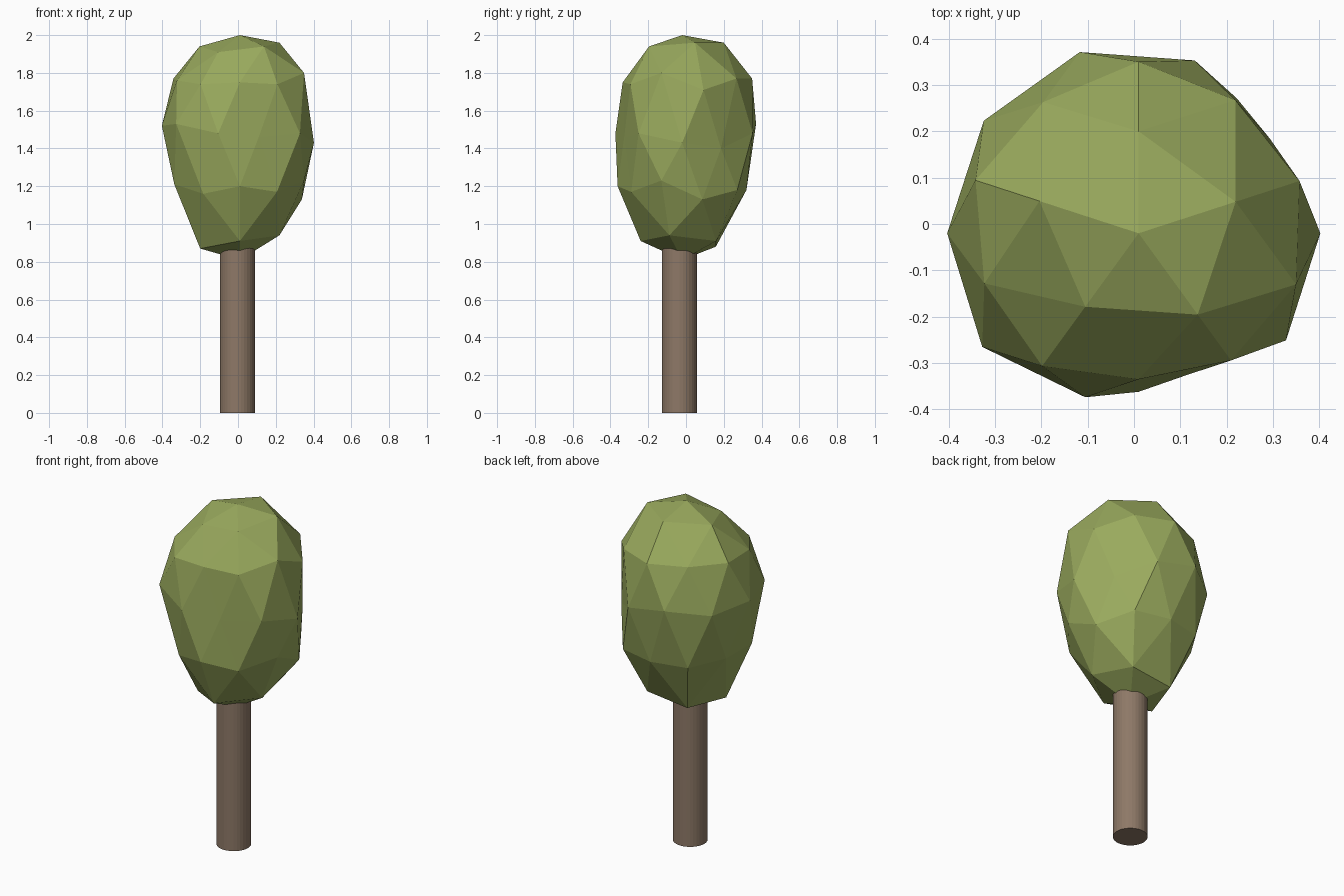
import bpy, bmesh, math
from mathutils import Matrix

if "Cube" in bpy.data.objects:
    bpy.data.objects.remove(bpy.data.objects["Cube"])

def paint(obj, name, rgb):
    mat = bpy.data.materials.new(name)
    mat.diffuse_color = (*rgb, 1)
    mat.use_nodes = True
    mat.node_tree.nodes["Principled BSDF"].inputs["Base Color"].default_value = mat.diffuse_color
    obj.data.materials.append(mat)

# Trunk: plain cylinder running up into the crown
bpy.ops.mesh.primitive_cylinder_add(vertices=32, radius=0.093, depth=1.0,
                                    location=(-0.003, -0.035, 0.5))
trunk = bpy.context.object
trunk.name = "trunk"
paint(trunk, "bark", (0.27, 0.19, 0.135))

# Crown: icosphere whose rings are reshaped, each entry is (radius, height)
CX, CY = 0.01, -0.02
RINGS = [
    [(0, 2.0)],
    [(.22, 1.96), (.22, 1.96), (.225, 1.94), (.196, 1.91), (.217, 1.94)],
    [(.365, 1.71), (.355, 1.77), (.37, 1.77), (.35, 1.77), (.37, 1.77),
     (.35, 1.76), (.354, 1.74), (.315, 1.75), (.339, 1.74), (.357, 1.80)],
    [(.392, 1.43), (.349, 1.40), (.392, 1.48), (.411, 1.53), (.413, 1.50),
     (.413, 1.52), (.417, 1.53), (.372, 1.48), (.323, 1.46), (.393, 1.48)],
    [(.345, 1.13), (.36, 1.18), (.34, 1.18), (.36, 1.18), (.35, 1.20),
     (.365, 1.21), (.33, 1.16), (.342, 1.20), (.334, 1.17), (.357, 1.23)],
    [(.222, .91), (.22, .88), (.221, .87), (.22, .91), (.22, .94)],
    [(0, .81)],
]
LIMITS = [0.95, 0.7, 0.2, -0.2, -0.7, -0.95]

bm = bmesh.new()
bmesh.ops.create_icosphere(bm, subdivisions=2, radius=1,
                           matrix=Matrix.Rotation(math.radians(18), 4, 'Z'))
groups = [[] for _ in RINGS]
for v in bm.verts:
    level = sum(v.co.z < limit for limit in LIMITS)
    angle = (math.degrees(math.atan2(v.co.y, v.co.x)) + 9) % 360 - 9
    groups[level].append((angle, v))
for group, ring in zip(groups, RINGS):
    group.sort(key=lambda item: item[0])
    for (angle, v), (r, z) in zip(group, ring):
        a = math.radians(angle)
        v.co = (CX + r * math.cos(a), CY + r * math.sin(a), z)
bmesh.ops.recalc_face_normals(bm, faces=bm.faces)
mesh = bpy.data.meshes.new("crown")
bm.to_mesh(mesh)
bm.free()
crown = bpy.data.objects.new("crown", mesh)
bpy.context.collection.objects.link(crown)
paint(crown, "leaves", (0.32, 0.40, 0.11))
